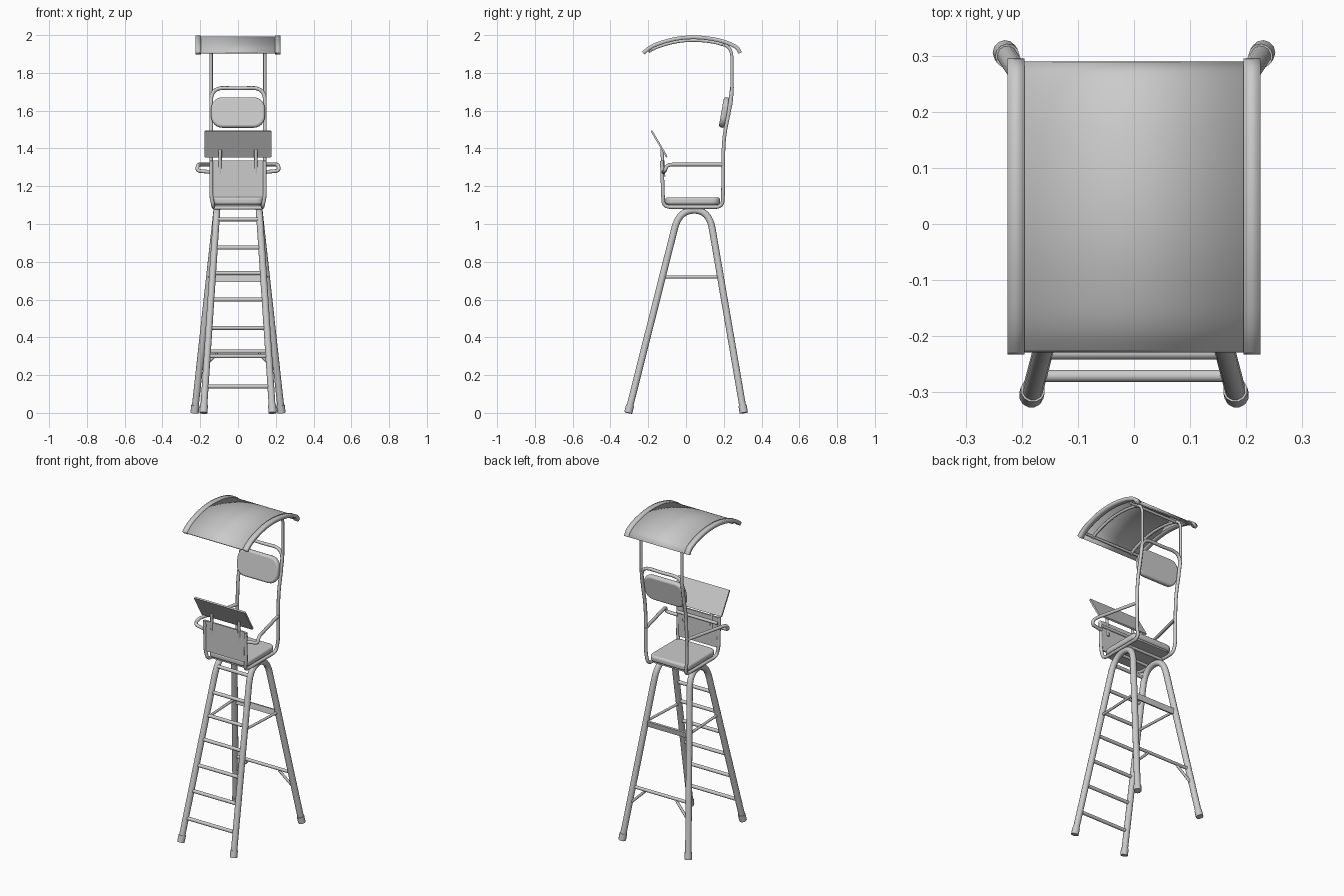
import bpy, bmesh, math
from mathutils import Vector

if "Cube" in bpy.data.objects:
    bpy.data.objects.remove(bpy.data.objects["Cube"])


def finish(name, mesh, angle=40):
    ob = bpy.data.objects.new(name, mesh)
    bpy.context.collection.objects.link(ob)
    bpy.ops.object.select_all(action='DESELECT')
    bpy.context.view_layer.objects.active = ob
    ob.select_set(True)
    bpy.ops.object.shade_smooth_by_angle(angle=math.radians(angle))
    return ob


def rounded(points):
    """Path with corners rounded; an optional 4th value is the corner length."""
    out = [Vector(points[0][:3])]
    for a, b, c in zip(points, points[1:], points[2:]):
        p, q, r = Vector(a[:3]), Vector(b[:3]), Vector(c[:3])
        size = b[3] if len(b) > 3 else 0
        if not size:
            out.append(q)
            continue
        s = q + (p - q).normalized() * min(size, (p - q).length * 0.49)
        e = q + (r - q).normalized() * min(size, (r - q).length * 0.49)
        for i in range(9):
            t = i / 8
            out.append(s * (1 - t) ** 2 + q * 2 * t * (1 - t) + e * t * t)
    out.append(Vector(points[-1][:3]))
    return out


def tube(name, points, radius, sides=3):
    path = rounded(points)
    cu = bpy.data.curves.new(name, 'CURVE')
    cu.dimensions = '3D'
    cu.bevel_depth = radius
    cu.bevel_resolution = sides
    cu.use_fill_caps = True
    sp = cu.splines.new('POLY')
    sp.points.add(len(path) - 1)
    for pt, co in zip(sp.points, path):
        pt.co = (*co, 1)
    tmp = bpy.data.objects.new(name + "_path", cu)
    mesh = bpy.data.meshes.new_from_object(tmp)
    bpy.data.objects.remove(tmp)
    return finish(name, mesh)


def pad(name, loc, w, h, thick, corner, tilt, bevel):
    """Rounded rectangle slab, rotated about x by tilt degrees."""
    bm = bmesh.new()
    vs = []
    for k, (sx, sy) in enumerate([(1, 1), (-1, 1), (-1, -1), (1, -1)]):
        for i in range(7):
            a = math.radians(90 * k + 15 * i)
            vs.append(bm.verts.new((sx * (w / 2 - corner) + corner * math.cos(a),
                                    sy * (h / 2 - corner) + corner * math.sin(a), -thick / 2)))
    face = bm.faces.new(vs)
    ext = bmesh.ops.extrude_face_region(bm, geom=[face])
    bmesh.ops.translate(bm, vec=(0, 0, thick),
                        verts=[v for v in ext['geom'] if isinstance(v, bmesh.types.BMVert)])
    bmesh.ops.recalc_face_normals(bm, faces=bm.faces)
    mesh = bpy.data.meshes.new(name)
    bm.to_mesh(mesh)
    bm.free()
    ob = finish(name, mesh)
    ob.location = loc
    ob.rotation_euler.x = math.radians(tilt)
    if bevel:
        m = ob.modifiers.new("soft_edge", 'BEVEL')
        m.width, m.segments, m.limit_method = bevel, 3, 'ANGLE'
        m.angle_limit = math.radians(50)
    return ob


def catmull(pts, n=5):
    p = [pts[0]] + pts + [pts[-1]]
    out = []
    for a, b, c, d in zip(p, p[1:], p[2:], p[3:]):
        for i in range(n):
            t = i / n
            out.append(tuple(0.5 * (2 * b[k] + (c[k] - a[k]) * t
                       + (2 * a[k] - 5 * b[k] + 4 * c[k] - d[k]) * t * t
                       + (3 * b[k] - a[k] - 3 * c[k] + d[k]) * t ** 3) for k in (0, 1)))
    return out + [pts[-1]]


def sheet(name, profile, x0, x1, thick):
    n = len(profile)
    verts = [(x, y, z) for x in (x0, x1) for y, z in profile]
    faces = [(i, i + n, i + n + 1, i + 1) for i in range(n - 1)]
    mesh = bpy.data.meshes.new(name)
    mesh.from_pydata(verts, [], faces)
    ob = finish(name, mesh)
    m = ob.modifiers.new("thickness", 'SOLIDIFY')
    m.thickness, m.offset = thick, 0
    return ob


# Legs: one bent tube per side
FRONT = (Vector((0.183, -0.306, 0)), Vector((0.112, -0.036, 1.073)))
BACK = (Vector((0.230, 0.306, 0)), Vector((0.112, 0.122, 1.073)))


def on_leg(leg, z, s=1):
    p = leg[0].lerp(leg[1], z / 1.073)
    return Vector((s * p.x, p.y, p.z))


for s, side in ((-1, "left"), (1, "right")):
    tube(side + "_leg_frame", [on_leg(FRONT, 0, s), (*on_leg(FRONT, 1.073, s), 0.1),
                               (*on_leg(BACK, 1.073, s), 0.1), on_leg(BACK, 0, s)], 0.0185, 4)
    for leg, pos in ((FRONT, "front"), (BACK, "back")):
        tube(f"{side}_{pos}_foot", [on_leg(leg, 0.0, s), on_leg(leg, 0.04, s)], 0.022, 4)
    tube(side + "_side_brace", [on_leg(FRONT, 0.72, s), on_leg(BACK, 0.72, s)], 0.008)
    # Diagonal brace at the bottom of the back legs
    bar = on_leg(BACK, 0.32, s)
    tube(side + "_diagonal_brace", [(s * 0.11, bar.y, 0.315), on_leg(BACK, 0.22, s)], 0.008)

# Ladder rungs and back bars
for i, z in enumerate((0.14, 0.30, 0.45, 0.60, 0.74, 0.875, 1.025)):
    tube(f"rung_{i + 1}", [on_leg(FRONT, z, -1), on_leg(FRONT, z, 1)], 0.011)
tube("back_lower_bar", [on_leg(BACK, 0.325, -1), on_leg(BACK, 0.325, 1)], 0.010)
pad("back_middle_bar", on_leg(BACK, 0.71) * Vector((0, 1, 1)), 0.30, 0.035, 0.012, 0.004, 80, 0)

# Seat with its support bars
pad("seat", (0, 0.035, 1.122), 0.275, 0.29, 0.038, 0.04, 0, 0.012)
pad("seat_pan", (0, 0.035, 1.099), 0.25, 0.27, 0.010, 0.03, 0, 0)
for y in (-0.01, 0.095):
    tube("seat_support_bar", [(-0.13, y, 1.085), (0.13, y, 1.085)], 0.009)

# Seat side frames, armrests and roof posts
ROOF = catmull([(-0.226, 1.905), (-0.19, 1.934), (-0.14, 1.957), (-0.06, 1.979), (0.02, 1.988),
                (0.10, 1.985), (0.18, 1.971), (0.24, 1.950), (0.272, 1.930), (0.286, 1.905)])
for s, side in ((-1, "left"), (1, "right")):
    x = s * 0.142
    tube(side + "_seat_frame", [(x, -0.128, 1.335), (x, -0.122, 1.15, 0.02), (s * 0.13, -0.118, 1.09, 0.04),
                                (s * 0.13, 0.193, 1.09, 0.04), (x, 0.196, 1.16, 0.02),
                                (x, 0.197, 1.32)], 0.010)
    tube(side + "_armrest", [(x, 0.195, 1.315), (s * 0.212, -0.10, 1.315, 0.035),
                             (s * 0.218, -0.112, 1.282, 0.02), (x, -0.12, 1.275)], 0.010)
    tube(side + "_desk_support", [(s * 0.095, -0.118, 1.25), (s * 0.095, -0.124, 1.34, 0.02),
                                  (s * 0.095, -0.128, 1.395)], 0.009)
    ribs = [(x, y, z - 0.016) for y, z in reversed(ROOF) if -0.2 < y < 0.17]
    tube(side + "_roof_post", [(x, 0.226, 1.58), (x, 0.243, 1.66, 0.05),
                               (x, 0.243, 1.935, 0.06)] + ribs, 0.0085)

# Backrest hoop and cushion
half = [(0.142, 0.196, 1.30), (0.142, 0.200, 1.46, 0.08), (0.142, 0.232, 1.62, 0.02),
        (0.142, 0.243, 1.718, 0.14)]
hoop = half + [(0, 0.243, 1.718)] + [(-p[0],) + p[1:] for p in reversed(half)]
hoop[2] = hoop[2][:3] + (0,)
hoop[-3] = hoop[-3][:3] + (0,)
hoop[2:4] = [(0.142, 0.226, 1.585), (0.142, 0.243, 1.722, 0.139)]
hoop[-4:-2] = [(-0.142, 0.243, 1.722, 0.139), (-0.142, 0.226, 1.585)]
hoop[4] = (0, 0.243, 1.718)
tube("backrest_hoop", hoop, 0.010)
pad("backrest", (0, 0.204, 1.59), 0.285, 0.162, 0.034, 0.06, 80, 0.012)

# Front panel, its rail and the sloping writing desk
pad("front_panel", (0, -0.122, 1.24), 0.28, 0.19, 0.010, 0.008, 90, 0)
tube("front_rail", [(-0.142, -0.113, 1.30), (0.142, -0.113, 1.30)], 0.009)
pad("writing_desk", (0, -0.142, 1.424), 0.355, 0.160, 0.010, 0.006, 120.5, 0)

# Curved roof with thick side rims and cross bars
sheet("roof", ROOF, -0.205, 0.205, 0.008)
for s, side in ((-1, "left"), (1, "right")):
    sheet(side + "_roof_rim", ROOF, s * 0.195, s * 0.225, 0.020)
for y, z in ((-0.19, 1.918), (0.20, 1.948)):
    tube("roof_cross_bar", [(-0.195, y, z), (0.195, y, z)], 0.008)
